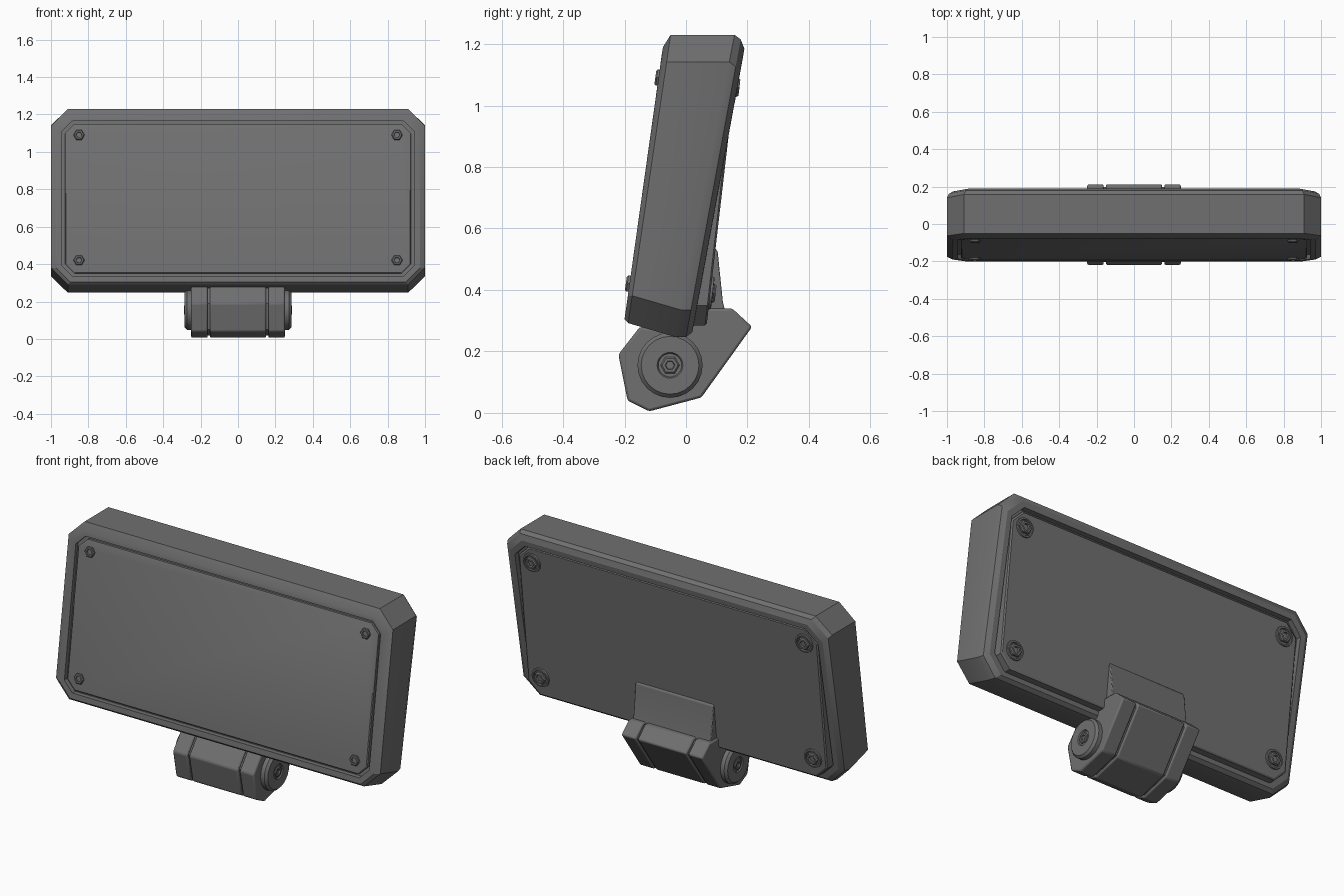
import bpy, bmesh
from math import cos, sin, pi, atan2
from mathutils import Vector, Matrix

cube = bpy.data.objects.get("Cube")
if cube:
    bpy.data.objects.remove(cube, do_unlink=True)

grey = bpy.data.materials.new("dark grey")
grey.use_nodes = True
colour = (0.16, 0.16, 0.16, 1)
grey.diffuse_color = colour
grey.node_tree.nodes["Principled BSDF"].inputs["Base Color"].default_value = colour


def loft(name, rings, bevel=0):
    """Skin a row of equal-sized rings and cap both ends."""
    bm = bmesh.new()
    rows = [[bm.verts.new(p) for p in ring] for ring in rings]
    n = len(rows[0])
    for a, b in zip(rows, rows[1:]):
        for i in range(n):
            j = (i + 1) % n
            bm.faces.new((a[i], a[j], b[j], b[i]))
    bm.faces.new(rows[0][::-1])
    bm.faces.new(rows[-1])
    bmesh.ops.recalc_face_normals(bm, faces=bm.faces)
    mesh = bpy.data.meshes.new(name)
    bm.to_mesh(mesh)
    bm.free()
    obj = bpy.data.objects.new(name, mesh)
    bpy.context.collection.objects.link(obj)
    mesh.materials.append(grey)
    if bevel:
        mod = obj.modifiers.new("soft edges", "BEVEL")
        mod.width = bevel
        mod.segments = 2
        mod.limit_method = "ANGLE"
    bpy.ops.object.select_all(action="DESELECT")
    obj.select_set(True)
    bpy.context.view_layer.objects.active = obj
    bpy.ops.object.shade_smooth_by_angle(angle=pi / 7)
    return obj


def panel_ring(bottom, top, half, cut):
    """Rectangle with cut corners; bottom and top are (y, z) of its edges."""
    lo, hi = Vector((0, *bottom)), Vector((0, *top))
    t = cut / (hi - lo).length
    outline = [(half - cut, 0), (half, t), (half, 1 - t), (half - cut, 1)]
    outline += [(-x, s) for x, s in reversed(outline)]
    return [lo.lerp(hi, s) + Vector((x, 0, 0)) for x, s in outline]


def turned(name, centre, axis, profile, sides):
    """Stack of (radius, height) rings along an axis."""
    turn = Vector(axis).to_track_quat("Z", "Y").to_matrix().to_4x4()
    place = Matrix.Translation(centre) @ turn
    rings = [[place @ Vector((r * cos(2 * pi * i / sides), r * sin(2 * pi * i / sides), h))
              for i in range(sides)] for r, h in profile]
    return loft(name, rings)


def extruded(name, profile, x0, x1, bevel=0):
    return loft(name, [[(x, y, z) for y, z in profile] for x in (x0, x1)], bevel)


# Frame, from the front recess round the rim to the back recess
loft("panel_frame", [
    panel_ring((-0.17, 0.335), (-0.06, 1.165), 0.94, 0.055),
    panel_ring((-0.195, 0.335), (-0.079, 1.165), 0.94, 0.055),
    panel_ring((-0.2, 0.305), (-0.075, 1.19), 0.972, 0.075),
    panel_ring((-0.188, 0.292), (-0.05, 1.23), 1.0, 0.09),
    panel_ring((-0.035, 0.247), (0.158, 1.23), 1.0, 0.09),
    panel_ring((0.0, 0.247), (0.178, 1.215), 0.99, 0.09),
    panel_ring((0.02, 0.262), (0.19, 1.185), 0.965, 0.085),
    panel_ring((0.026, 0.29), (0.185, 1.155), 0.935, 0.07),
    panel_ring((0.0, 0.29), (0.155, 1.155), 0.935, 0.07),
])

# Plates set into both sides
loft("front_plate", [
    panel_ring((-0.16, 0.35), (-0.05, 1.15), 0.925, 0.05),
    panel_ring((-0.188, 0.35), (-0.075, 1.15), 0.925, 0.05),
    panel_ring((-0.192, 0.355), (-0.079, 1.145), 0.92, 0.05),
])
loft("back_plate", [
    panel_ring((-0.01, 0.285), (0.14, 1.145), 0.922, 0.065),
    panel_ring((0.062, 0.285), (0.16, 1.145), 0.922, 0.065),
    panel_ring((0.068, 0.292), (0.166, 1.138), 0.915, 0.065),
])

# Corner bolts: small hex heads in front, larger ones on washers behind
front_axis, back_axis = (0, -0.99, 0.14), (0, 0.993, -0.115)
head = [(1, -0.01), (1, 0.008), (0.85, 0.013), (0.55, 0.013), (0.5, 0.005)]
for side, sign in (("left", 1), ("right", -1)):
    for level, z in (("lower", 0.42), ("upper", 1.09)):
        front = (sign * 0.85, -0.192 + 0.143 * (z - 0.355), z)
        turned(f"front_bolt_{level}_{side}", front, front_axis,
               [(0.03 * r, h) for r, h in head], 6)
        zb = z - 0.03
        back = (sign * 0.84, 0.068 + 0.116 * (zb - 0.292), zb)
        turned(f"back_washer_{level}_{side}", back, back_axis,
               [(0.056, -0.01), (0.052, 0.007), (0.043, 0.008), (0.04, 0.002)], 16)
        turned(f"back_bolt_{level}_{side}", back, back_axis,
               [(0.036 * r, h * 1.3) for r, h in head], 6)

# Hinge block in three segments round a narrower core
block = [(-0.22, 0.19), (-0.19, 0.04), (-0.12, 0.005), (0.05, 0.05),
         (0.215, 0.28), (0.15, 0.34), (0.04, 0.34), (-0.01, 0.26), (-0.15, 0.28)]
middle = Vector((-0.01, 0.18))
core = [middle + (Vector(p) - middle) * 0.92 for p in block]
extruded("hinge_core", core, -0.2, 0.2)
extruded("hinge_middle", block, -0.15, 0.15, 0.008)
extruded("hinge_left", block, 0.162, 0.25, 0.008)
extruded("hinge_right", block, -0.25, -0.162, 0.008)

# Bracket joining the hinge to the back plate
extruded("bracket", [(0.04, 0.3), (0.135, 0.3), (0.12, 0.36), (0.103, 0.525),
                     (0.095, 0.535), (0.06, 0.535)], -0.24, 0.24, 0.004)

# Pivot caps with hex screws
for side, sign in (("left", 1), ("right", -1)):
    axis = (sign, 0, 0)
    turned(f"pivot_cap_{side}", (sign * 0.24, -0.052, 0.155), axis,
           [(0.106, 0), (0.106, 0.033), (0.094, 0.046), (0.042, 0.046), (0.038, 0.04)], 24)
    turned(f"pivot_screw_{side}", (sign * 0.28, -0.052, 0.155), axis,
           [(0.031, -0.01), (0.031, 0.004), (0.026, 0.008), (0.016, 0.008), (0.014, 0)], 6)
